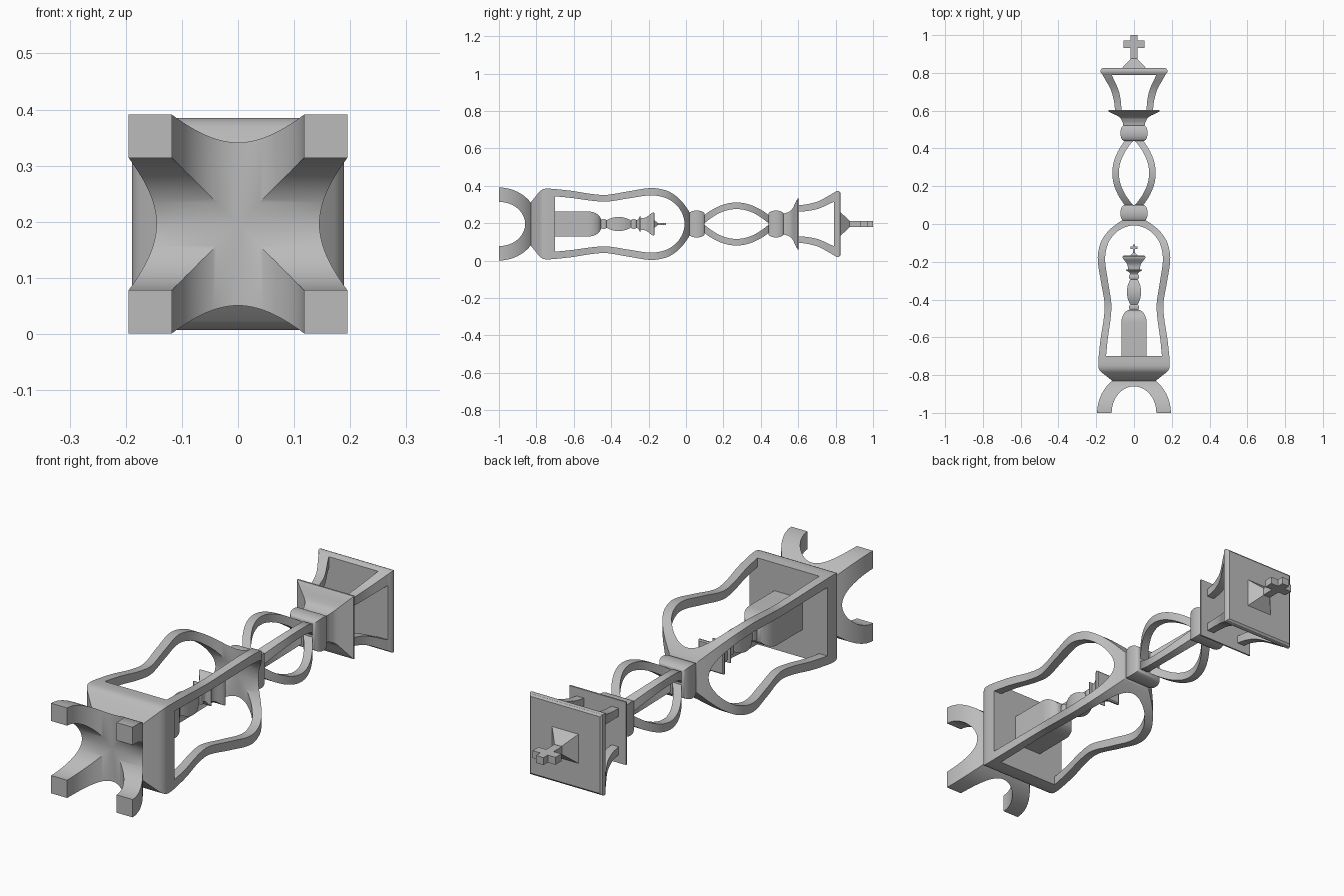
import bpy, bmesh, math

if "Cube" in bpy.data.objects:
    bpy.data.objects.remove(bpy.data.objects["Cube"])

ZC = 0.196  # height of the long axis

stone = bpy.data.materials.new("plain grey")
stone.use_nodes = True
GREY = (0.5, 0.5, 0.5, 1)
stone.diffuse_color = GREY
stone.node_tree.nodes["Principled BSDF"].inputs["Base Color"].default_value = GREY


def finish(name, bm):
    bmesh.ops.recalc_face_normals(bm, faces=bm.faces)
    mesh = bpy.data.meshes.new(name)
    bm.to_mesh(mesh)
    bm.free()
    ob = bpy.data.objects.new(name, mesh)
    bpy.context.collection.objects.link(ob)
    mesh.materials.append(stone)
    bpy.ops.object.select_all(action="DESELECT")
    ob.select_set(True)
    bpy.context.view_layer.objects.active = ob
    bpy.ops.object.shade_smooth_by_angle(angle=math.radians(32))
    return ob


def loft(bm, stations):
    """Skin rectangles (y, x0, x1, z0, z1) along y, with closed ends."""
    rings = [[bm.verts.new((x, y, ZC + z)) for x, z in
              ((x0, z0), (x1, z0), (x1, z1), (x0, z1))]
             for y, x0, x1, z0, z1 in stations]
    for a, b in zip(rings, rings[1:]):
        for i in range(4):
            j = (i + 1) % 4
            bm.faces.new((a[i], a[j], b[j], b[i]))
    bm.faces.new(rings[0])
    bm.faces.new(rings[-1])


def solid(name, profile):
    """Square-section solid from (y, half width) pairs."""
    bm = bmesh.new()
    loft(bm, [(y, -h, h, -h, h) for y, h in profile])
    return finish(name, bm)


def ribs(name, y0, y1, outer, inner, n=40):
    """Four mirrored corner ribs between an inner and an outer profile."""
    bm = bmesh.new()
    ys = [y0 + (y1 - y0) * (1 - math.cos(math.pi * i / n)) / 2 for i in range(n + 1)]
    for sx in (-1, 1):
        for sz in (-1, 1):
            loft(bm, [(y, sx * inner(y), sx * outer(y), sz * inner(y), sz * outer(y))
                      for y in ys])
    return finish(name, bm)


def spline(points):
    """Smooth curve through (y, h); squared heights give rounded ends."""
    p = [(y, h * h) for y, h in points]
    last = len(p) - 1

    def slope(i):
        a, b = p[max(i - 1, 0)], p[min(i + 1, last)]
        return (b[1] - a[1]) / (b[0] - a[0])

    def f(y):
        i = 0
        while i < last - 1 and y > p[i + 1][0]:
            i += 1
        d = p[i + 1][0] - p[i][0]
        t = min(max((y - p[i][0]) / d, 0), 1)
        s = 1 - t
        v = (p[i][1] * s * s * (1 + 2 * t) + p[i + 1][1] * t * t * (1 + 2 * s)
             + d * t * s * (slope(i) * s - slope(i + 1) * t))
        return math.sqrt(max(v, 0))
    return f


def sample(f, y0, y1, n=14):
    return [(y0 + (y1 - y0) * i / n, f(y0 + (y1 - y0) * i / n)) for i in range(n + 1)]


def ellipse(a, b, yc):
    return lambda y: a * math.sqrt(max(0, 1 - ((y - yc) / b) ** 2))


def lens(mid, half, end, peak):
    return lambda y: end + (peak - end) * (1 - ((y - mid) / half) ** 2)


def knob(name, y0, y1, end, peak, n=12):
    c, r = (y0 + y1) / 2, (y1 - y0) / 2
    angles = [math.pi * i / n for i in range(n + 1)]
    return solid(name, [(c - r * math.cos(a), end + (peak - end) * math.sin(a))
                        for a in angles])


def box(name, x, y0, y1, z):
    bm = bmesh.new()
    loft(bm, [(y, -x, x, -z, z) for y in (y0, y1)])
    return finish(name, bm)


def cross(name, y0, y1, arm0, arm1, post, arm, thick):
    box(name + "_post", post, y0, y1, thick)
    box(name + "_arms", arm, arm0, arm1, thick)


# Arched feet
foot_outer = ellipse(0.195, 0.21, -1)
ribs("feet", -1, -0.86, foot_outer, ellipse(0.118, 0.14, -1))
solid("foot_crown", sample(foot_outer, -0.86, -0.825, 8))

# Base block with a rounded shoulder
solid("base", [(-0.83, 0.115), (-0.785, 0.172), (-0.775, 0.181), (-0.763, 0.187),
               (-0.75, 0.189), (-0.73, 0.189), (-0.70, 0.187)])

# Open lantern frame
frame_outer = spline([(-0.70, 0.187), (-0.61, 0.177), (-0.5, 0.160), (-0.42, 0.156),
                      (-0.3, 0.176), (-0.185, 0.192), (-0.105, 0.179),
                      (-0.05, 0.147), (0, 0.092), (0.02, 0.06)])
frame_inner = spline([(-0.70, 0.148), (-0.61, 0.139), (-0.5, 0.124), (-0.42, 0.120),
                      (-0.3, 0.138), (-0.185, 0.153), (-0.105, 0.138),
                      (-0.05, 0.100), (-0.02, 0.055), (-0.008, 0)])
ribs("lantern_frame", -0.70, -0.008, frame_outer, frame_inner, 64)
solid("lantern_top", sample(frame_outer, -0.008, 0.02, 6))

# Neck: knob, open lens, knob
knob("lower_knob", 0.015, 0.1, 0.052, 0.072)
ribs("open_lens", 0.095, 0.445, lens(0.27, 0.175, 0.045, 0.115),
     lens(0.27, 0.175, 0, 0.08))
knob("upper_knob", 0.44, 0.523, 0.052, 0.072)

# Flared collar
collar = spline([(0.52, 0.056), (0.545, 0.063), (0.57, 0.083), (0.597, 0.136)])
solid("collar", sample(collar, 0.52, 0.597) + [(0.604, 0.136)])

# Open crown
ribs("crown_ribs", 0.60, 0.79,
     spline([(0.60, 0.1), (0.66, 0.108), (0.72, 0.127), (0.79, 0.166)]),
     spline([(0.60, 0.066), (0.66, 0.071), (0.72, 0.086), (0.79, 0.118)]), 20)
solid("crown_slab", [(0.79, 0.166), (0.803, 0.176), (0.812, 0.177),
                     (0.82, 0.174), (0.826, 0.166)])
solid("crown_peak", [(0.825, 0.064), (0.875, 0.017)])
cross("cross", 0.865, 1, 0.931, 0.971, 0.018, 0.055, 0.016)

# Small solid copy standing inside the frame
dome = [(-0.525 + 0.07 * math.sin(a), 0.022 + 0.045 * math.cos(a))
        for a in (math.pi * i / 24 for i in range(13))]
solid("inner_body", [(-0.705, 0.067)] + dome)
knob("inner_lower_knob", -0.457, -0.425, 0.018, 0.026)
solid("inner_lens", sample(lens(-0.36, 0.068, 0.018, 0.038), -0.428, -0.292))
knob("inner_upper_knob", -0.295, -0.265, 0.018, 0.026)
solid("inner_collar", sample(spline([(-0.267, 0.02), (-0.255, 0.026), (-0.245, 0.043)]),
                             -0.267, -0.245, 8) + [(-0.242, 0.043)])
solid("inner_crown", sample(spline([(-0.243, 0.03), (-0.21, 0.038), (-0.18, 0.06)]),
                            -0.243, -0.18, 10) + [(-0.172, 0.061), (-0.168, 0.056)])
solid("inner_peak", [(-0.17, 0.022), (-0.152, 0.006)])
cross("inner_cross", -0.156, -0.108, -0.133, -0.119, 0.006, 0.018, 0.005)
